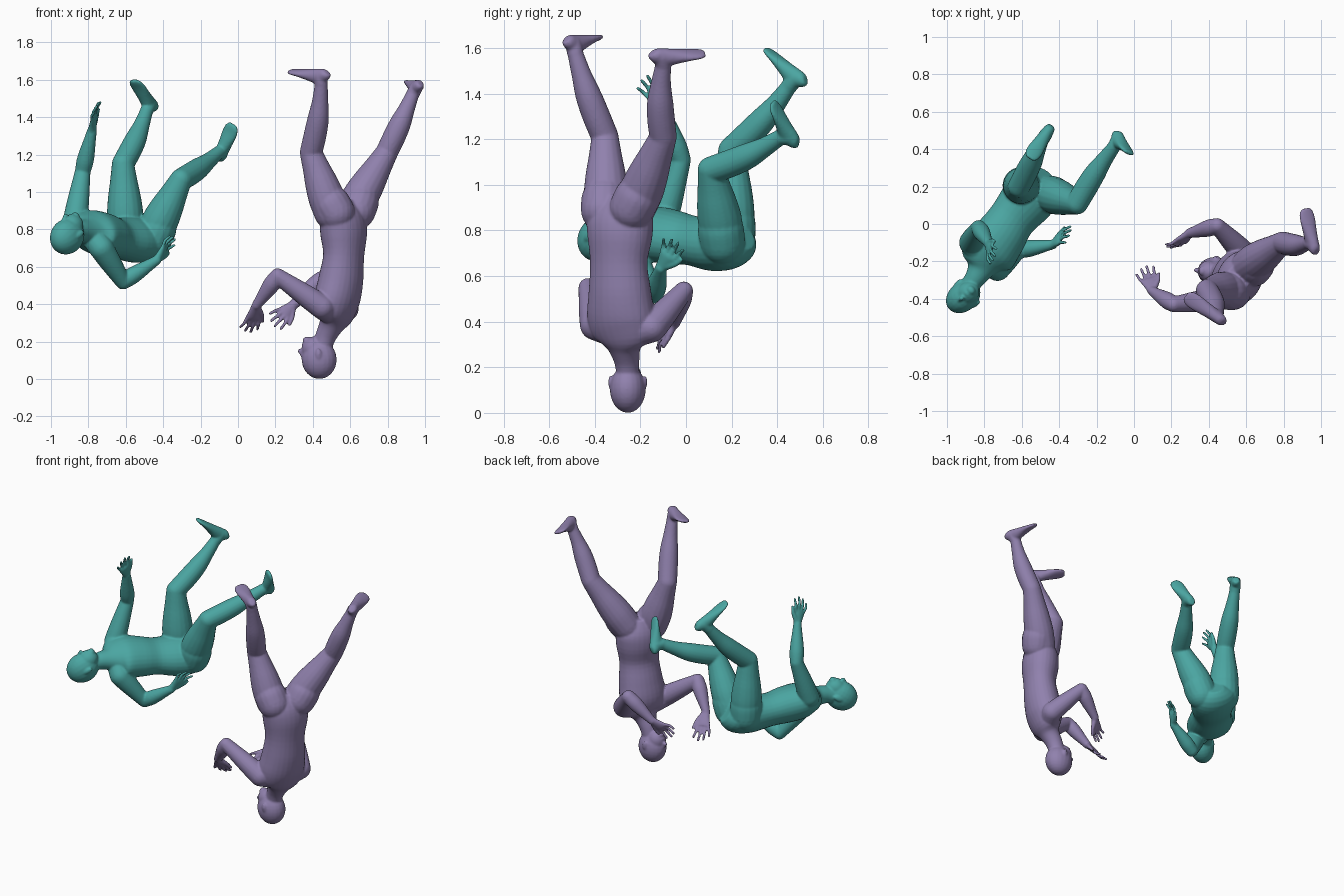
import bpy, bmesh, math
from mathutils import Vector as V, Matrix

if "Cube" in bpy.data.objects:
    bpy.data.objects.remove(bpy.data.objects["Cube"])


def ortho(v, axis):
    axis = axis.normalized()
    return (v - axis * v.dot(axis)).normalized()


def loft(bm, stations, side, n=18):
    """Closed tube through (point, half width, half depth) stations."""
    pts = [V(s[0]) for s in stations]
    rings = []
    for i, (_, hw, hd) in enumerate(stations):
        t = pts[min(i + 1, len(pts) - 1)] - pts[max(i - 1, 0)]
        a = ortho(V(side), t)
        b = t.normalized().cross(a)
        rings.append([bm.verts.new(pts[i] + a * hw * math.cos(k * math.tau / n)
                                   + b * hd * math.sin(k * math.tau / n)) for k in range(n)])
    for r, q in zip(rings, rings[1:]):
        for k in range(n):
            bm.faces.new((r[k], r[(k + 1) % n], q[(k + 1) % n], q[k]))
    bm.faces.new(rings[0][::-1])
    bm.faces.new(rings[-1])


def smooth_path(st, steps=4):
    """Catmull-Rom refinement of loft stations."""
    d = [list(s[0]) + [s[1], s[2]] for s in st]
    d = [d[0]] + d + [d[-1]]
    out = []
    for i in range(1, len(d) - 2):
        for k in range(steps):
            t = k / steps
            v = [0.5 * (2 * b + (c - a) * t + (2 * a - 5 * b + 4 * c - e) * t * t
                        + (3 * b - a - 3 * c + e) * t ** 3)
                 for a, b, c, e in zip(*d[i - 1:i + 3])]
            out.append((v[:3], v[3], v[4]))
    return out + [st[-1]]


def ball(bm, c, r, x=V((1, 0, 0)), y=V((0, 1, 0))):
    z = x.cross(y)
    rot = Matrix((x, y, z)).transposed().to_4x4()
    r = (r, r, r) if isinstance(r, float) else r
    bmesh.ops.create_uvsphere(bm, u_segments=20, v_segments=14, radius=1,
                              matrix=Matrix.Translation(V(c)) @ rot @ Matrix.Diagonal((*r, 1)))


def segment(bm, a, b, radii, push=V((0, 0, 0))):
    """Limb segment with evenly spaced radii and rounded ends."""
    a, b = V(a), V(b)
    m = len(radii) - 1
    st = [(a.lerp(b, i / m) + push * math.sin(math.pi * i / m), r, r) for i, r in enumerate(radii)]
    d = (b - a).normalized()
    side = ortho(V((0.31, 0.52, 0.79)) if abs(d.x) < 0.6 else V((0, 1, 0.4)), d)
    loft(bm, smooth_path(st), side)
    ball(bm, a, radii[0] * 0.99)
    ball(bm, b, radii[-1] * 0.99)


def hand(bm, wrist, tip, across):
    w, t = V(wrist), V(tip)
    d = t - w
    a = ortho(V(across), d)
    nrm = d.normalized().cross(a)
    # palm
    loft(bm, smooth_path([(w, .027, .022), (w + d * .2, .032, .019),
                          (w + d * .42, .041, .016), (w + d * .52, .038, .012)]), a)
    # fingers
    for k, ln in zip((-1.5, -.5, .5, 1.5), (.84, .98, 1.02, .92)):
        base = w + d * .46 + a * k * .021
        mid = w + d * (.48 + (ln - .48) * .5) + a * k * .028 + nrm * .006
        end = w + d * ln + a * k * .033 - nrm * .008
        segment(bm, base, mid, (.0105, .0095, .0095))
        segment(bm, mid, end, (.0095, .009, .0085))
    # thumb
    p = w + d * .38 + a * .05
    segment(bm, w + d * .12 + a * .015, p, (.017, .015, .012))
    segment(bm, p, w + d * .6 + a * .064, (.012, .011, .0095))


def arm(bm, root, shoulder, elbow, wrist, tip, across):
    segment(bm, root, shoulder, (.058, .066, .066))
    segment(bm, shoulder, elbow, (.066, .062, .056, .049, .042))
    segment(bm, elbow, wrist, (.042, .046, .041, .033, .026))
    hand(bm, wrist, tip, across)


def leg(bm, back, hip, knee, ankle, heel, toe):
    heel, toe, ankle, hip, knee = map(V, (heel, toe, ankle, hip, knee))
    d = toe - heel
    # buttock, thigh, shin
    segment(bm, hip + V(back) * .03, hip.lerp(knee, .35), (.1, .1, .08))
    segment(bm, hip, knee, (.094, .097, .088, .073, .060))
    segment(bm, knee, ankle, (.060, .061, .057, .044, .035), d.normalized() * -.014)
    # foot, built up from the sole plane
    n = ortho(heel.lerp(toe, .27) - ankle, d)
    st = [(heel + d * t - n * h, w, h) for t, w, h in
          ((0.0, .018, .022), (.06, .029, .032), (.25, .034, .042), (.5, .039, .031),
           (.75, .045, .019), (.92, .040, .013), (1.0, .024, .009))]
    loft(bm, smooth_path(st), d.cross(n))
    segment(bm, ankle, heel.lerp(toe, .2) - n * .04, (.036, .036, .035))


def head(bm, c, crown, face):
    c, u = V(c), V(crown).normalized()
    f = ortho(V(face), u)
    s = f.cross(u)
    # skull, jaw, chin, nose, brow, lips
    ball(bm, c - f * .004, (.079, .094, .104), s, f)
    ball(bm, c + f * .026 - u * .058, (.058, .060, .066), s, f)
    ball(bm, c + f * .058 - u * .105, (.026, .022, .020), s, f)
    segment(bm, c + f * .080 - u * .012, c + f * .096 - u * .05, (.009, .010, .013))
    ball(bm, c + f * .068 + u * .004, (.046, .020, .014), s, f)
    ball(bm, c + f * .076 - u * .080, (.022, .010, .011), s, f)
    for k in (-1, 1):
        ball(bm, c + s * k * .077 - f * .008 - u * .03, (.009, .016, .029), s, f)


def figure(name, colour, torso, side, back, head_args, arms, legs):
    bm = bmesh.new()
    sizes = ((.07, .065), (.145, .11), (.148, .12), (.13, .105), (.142, .115),
             (.155, .114), (.138, .09), (.078, .066), (.056, .056), (.05, .052))
    loft(bm, smooth_path([(p, w, d) for p, (w, d) in zip(torso, sizes)]), side, 28)
    head(bm, *head_args)
    for a in arms:
        arm(bm, torso[6], *a)
    for l in legs:
        leg(bm, back, *l)
    bmesh.ops.recalc_face_normals(bm, faces=bm.faces)
    me = bpy.data.meshes.new(name)
    bm.to_mesh(me)
    bm.free()
    ob = bpy.data.objects.new(name, me)
    bpy.context.collection.objects.link(ob)
    mat = bpy.data.materials.new(name + "_skin")
    mat.diffuse_color = (*colour, 1)
    mat.use_nodes = True
    mat.node_tree.nodes["Principled BSDF"].inputs["Base Color"].default_value = mat.diffuse_color
    me.materials.append(mat)
    # fuse the parts into one smooth skin
    r = ob.modifiers.new("fuse", 'REMESH')
    r.mode, r.voxel_size, r.use_smooth_shade = 'VOXEL', .0062, True
    s = ob.modifiers.new("soften", 'SMOOTH')
    s.factor, s.iterations = .5, 6


# upside-down figure standing on its head
figure("purple_figure", (.28, .22, .42),
       [(.555, -.29, .955), (.56, -.29, .87), (.565, -.29, .78), (.565, -.295, .66), (.55, -.29, .53),
        (.53, -.285, .42), (.52, -.275, .34), (.50, -.27, .29), (.47, -.26, .23), (.45, -.255, .17)],
       (.42, .9, 0), (.9, -.4, 0),
       ((.43, -.255, .104), (.05, 0, -1), (-1, .08, 0)),
       [((.45, -.40, .385), (.212, -.43, .55), (.10, -.36, .395), (.055, -.24, .25), (.9, .3, 0)),
        ((.58, -.15, .375), (.445, -.01, .535), (.295, -.05, .395), (.19, -.13, .30), (.6, 0, -.6))],
       [((.50, -.35, .89), (.39, -.355, 1.21), (.445, -.485, 1.575), (.475, -.53, 1.66), (.275, -.385, 1.655)),
        ((.61, -.225, .90), (.795, -.10, 1.21), (.935, -.10, 1.525), (.985, -.145, 1.60), (.92, .085, 1.585))])

# reclining figure on its back with legs raised
figure("teal_figure", (.07, .38, .36),
       [(-.475, .25, .775), (-.51, .21, .75), (-.57, .13, .745), (-.65, .03, .755), (-.71, -.06, .77),
        (-.77, -.14, .785), (-.80, -.19, .79), (-.82, -.24, .79), (-.85, -.29, .79), (-.88, -.33, .78)],
       (.75, -.6, -.3), (0, 0, -1),
       ((-.915, -.39, .765), (-.6, -.5, -.5), (-.1, -.1, 1)),
       [((-.87, -.10, .85), (-.83, -.02, 1.11), (-.78, -.10, 1.33), (-.757, -.18, 1.47), (.3, 1, .3)),
        ((-.73, -.24, .70), (-.615, -.14, .52), (-.435, -.11, .635), (-.35, -.045, .755), (.3, .8, -.3))],
       [((-.60, .205, .80), (-.615, .20, 1.15), (-.49, .45, 1.43), (-.435, .535, 1.48), (-.555, .355, 1.605)),
        ((-.45, .16, .78), (-.305, .11, 1.065), (-.105, .415, 1.21), (-.075, .51, 1.19), (-.02, .385, 1.365))])
